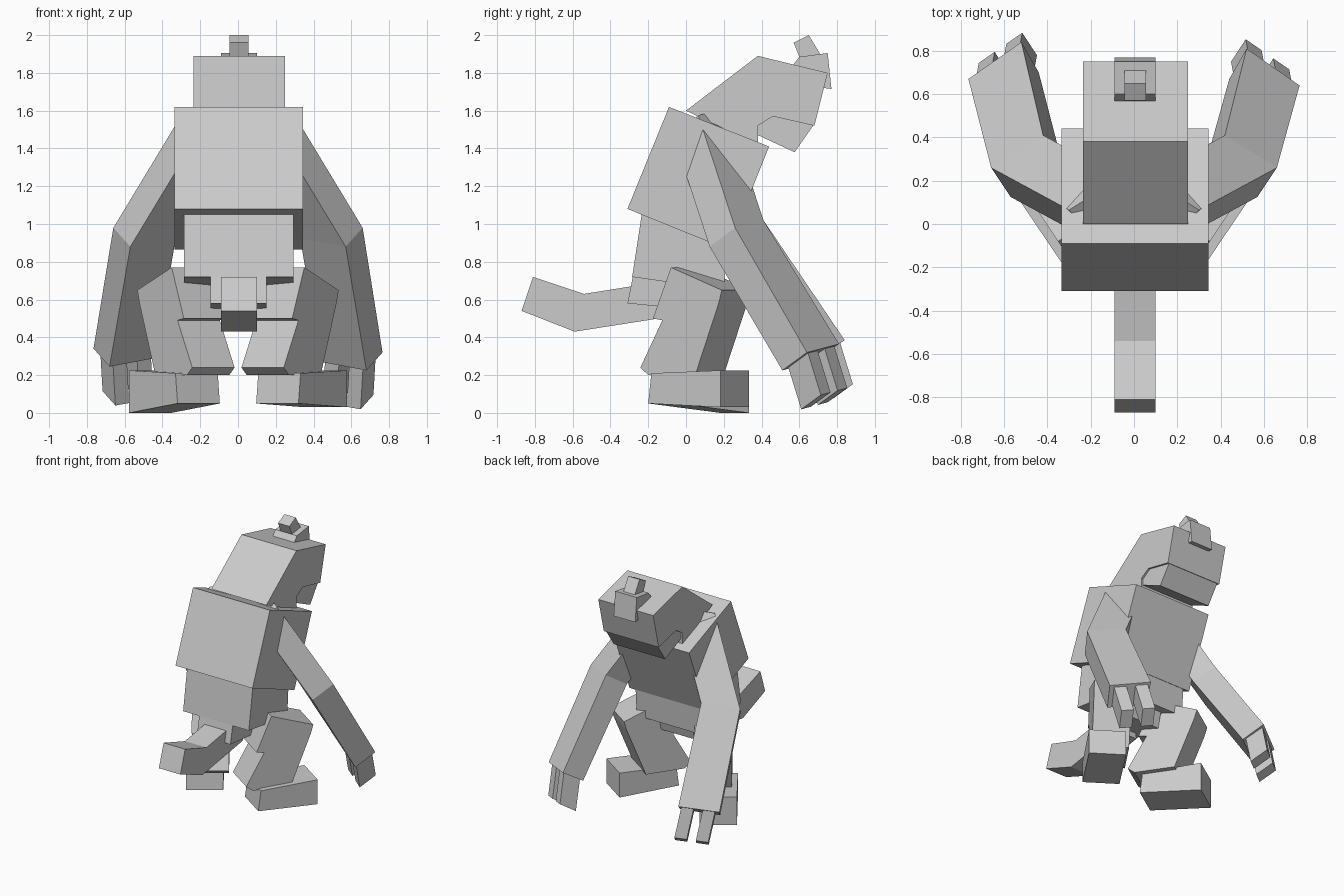
import bpy, bmesh, math
from mathutils import Vector

cube = bpy.data.objects.get("Cube")
if cube:
    bpy.data.objects.remove(cube, do_unlink=True)

grey = bpy.data.materials.new("plain grey")
grey.use_nodes = True
grey.diffuse_color = (0.6, 0.6, 0.6, 1)
for node in grey.node_tree.nodes:
    if node.type == 'BSDF_PRINCIPLED':
        node.inputs["Base Color"].default_value = (0.6, 0.6, 0.6, 1)
        node.inputs["Roughness"].default_value = 0.9


def loft(name, start, end):
    """Solid between two matching outlines."""
    bm = bmesh.new()
    a = [bm.verts.new(p) for p in start]
    b = [bm.verts.new(p) for p in end]
    bm.faces.new(a)
    bm.faces.new(b)
    for i in range(len(a)):
        j = (i + 1) % len(a)
        bm.faces.new((a[i], a[j], b[j], b[i]))
    bmesh.ops.recalc_face_normals(bm, faces=bm.faces)
    mesh = bpy.data.meshes.new(name)
    bm.to_mesh(mesh)
    bm.free()
    mesh.materials.append(grey)
    obj = bpy.data.objects.new(name, mesh)
    bpy.context.collection.objects.link(obj)
    return obj


def slab(name, x0, x1, profile):
    """Side profile (y, z) extruded across x."""
    return loft(name, [(x0, y, z) for y, z in profile], [(x1, y, z) for y, z in profile])


# Trunk
slab("chest", -.335, .345, [(-.31, 1.08), (-.09, 1.62), (.44, 1.41), (.22, .865)])
slab("belly", -.285, .295, [(-.23, 1.08), (-.285, .72), (.20, .65), (.22, .95)])
slab("pelvis", -.145, .15, [(-.28, .73), (-.31, .58), (.10, .54), (.14, .70)])

# Head
slab("head", -.235, .25, [(0, 1.60), (.38, 1.89), (.75, 1.80), (.68, 1.52),
                          (.46, 1.57), (.38, 1.52), (.38, 1.42)])
slab("jaw", -.22, .235, [(.36, 1.48), (.38, 1.52), (.46, 1.58), (.68, 1.53), (.575, 1.38)])
slab("horn_base", -.09, .10, [(.565, 1.84), (.60, 1.885), (.75, 1.905), (.77, 1.715), (.73, 1.72)])
slab("horn_tip", -.045, .055, [(.57, 1.96), (.65, 2.0), (.71, 1.90), (.61, 1.86)])

# Tail
slab("tail_root", -.09, .10, [(-.54, .63), (-.10, .70), (-.08, .51), (-.59, .43)])
slab("tail_end", -.09, .10, [(-.81, .72), (-.54, .63), (-.59, .43), (-.87, .54)])

# Limb sections: outer, outer back, inner back, inner front
elbow = [Vector(p) for p in ((.66, .26, .98), (.57, .125, .88), (.33, .275, .92), (.42, .41, 1.02))]
wrist = [Vector(p) for p in ((.765, .64, .32), (.68, .51, .225), (.44, .67, .27), (.52, .81, .365))]
to_shoulder = Vector((-.36, -.195, .595))
TURN = math.radians(34)
forward = Vector((math.sin(TURN), math.cos(TURN), 0))
inward = Vector((-math.cos(TURN), math.sin(TURN), 0))


def limb(name, side, start, end, shift=(0, 0, 0)):
    """Loft mirrored to one side, with an optional shift."""
    def place(p):
        q = Vector(p) + Vector(shift)
        return (side * q.x, q.y, q.z)
    loft(name, [place(p) for p in start], [place(p) for p in end])


def turned(name, side, origin, width, profile):
    """Leg profile (forward, z) extruded inward from its outer face."""
    outer = [Vector(origin) + forward * f + Vector((0, 0, z)) for f, z in profile]
    limb(name, side, outer, [p + inward * width for p in outer])


def palm(u, v):
    return wrist[0] + (wrist[3] - wrist[0]) * u + (wrist[1] - wrist[0]) * v


for label, side in (("left", 1), ("right", -1)):
    # Arms
    limb(label + "_upper_arm", side, elbow, [p + to_shoulder for p in elbow])
    reach = Vector((0, .03, .02)) if side < 0 else Vector((0, 0, 0))
    end = [p + reach for p in wrist]
    limb(label + "_forearm", side, elbow, end)
    # Fingers
    for number, u in enumerate((.1, .62)):
        base = [palm(u, .1), palm(u, .9), palm(u + .3, .9), palm(u + .3, .1)]
        root = [p + Vector((0, -.01, .04)) for p in base]
        tip = [p + Vector((-.015, .07, -.22)) for p in base]
        limb(f"{label}_finger_{number + 1}", side, root, tip, reach)
    # Legs
    turned(label + "_leg", side, (.27, -.2, 0), .27,
           [(.145, .77), (.47, .65), (.45, .58), (.30, .20), (0, .20),
            (-.05, .24), (.09, .49), (.03, .50)])
    drop = .0 if side < 0 else .03
    turned(label + "_foot", side, (.32, -.2, 0), .27,
           [(.02, .21), (.46, .225), (.46, drop), (0, .05)])
